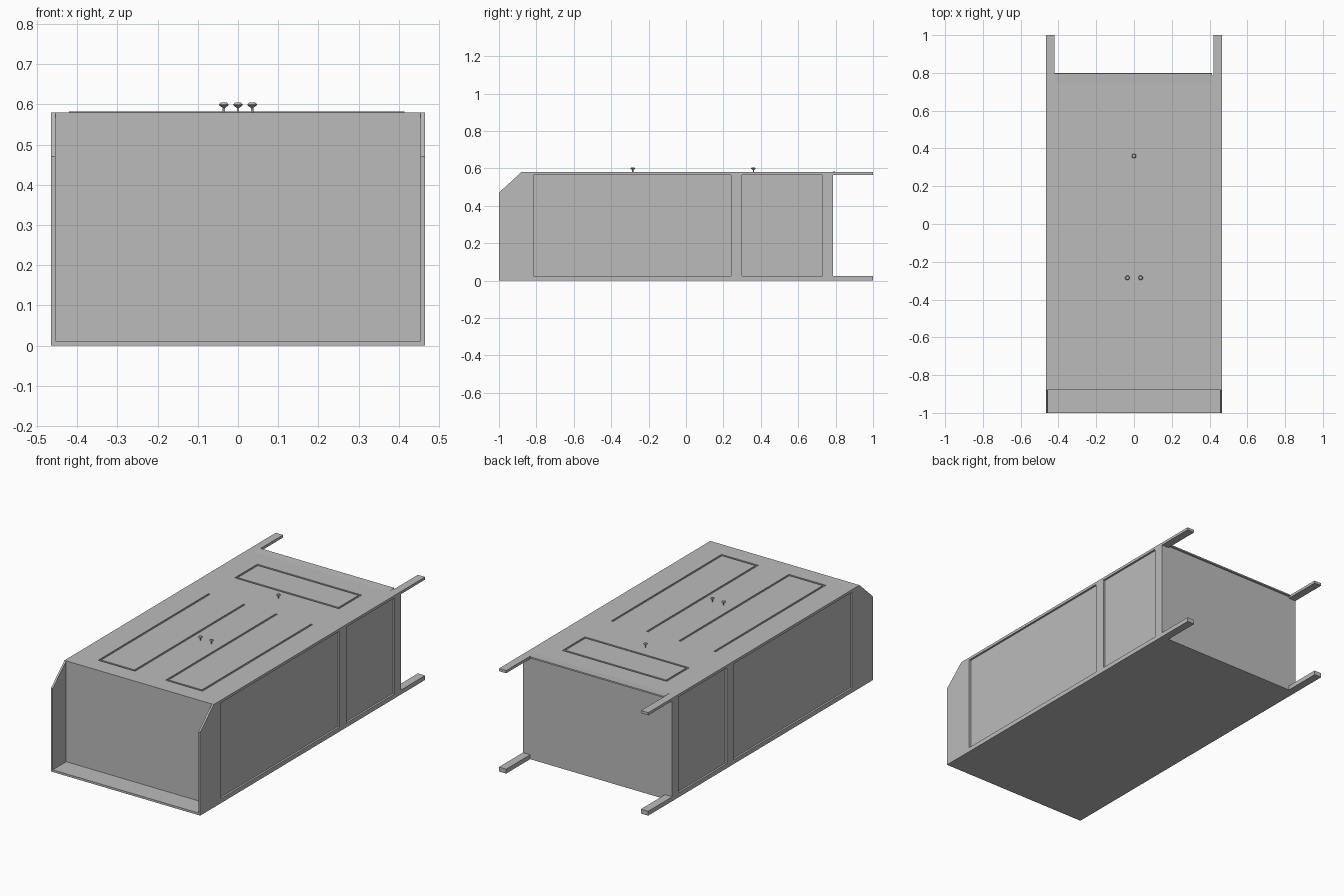
import bpy, bmesh
from math import radians
from mathutils import Vector

if "Cube" in bpy.data.objects:
    bpy.data.objects.remove(bpy.data.objects["Cube"])

grey = bpy.data.materials.new("plain_grey")
grey.use_nodes = True
GREY = (0.5, 0.5, 0.5, 1)
grey.diffuse_color = GREY
grey.node_tree.nodes["Principled BSDF"].inputs["Base Color"].default_value = GREY


def finish(name, bm):
    bmesh.ops.recalc_face_normals(bm, faces=bm.faces)
    mesh = bpy.data.meshes.new(name)
    bm.to_mesh(mesh)
    bm.free()
    mesh.materials.append(grey)
    ob = bpy.data.objects.new(name, mesh)
    bpy.context.collection.objects.link(ob)
    return ob


def add_box(bm, lo, hi):
    lo, hi = Vector(lo), Vector(hi)
    verts = bmesh.ops.create_cube(bm, size=1)["verts"]
    bmesh.ops.scale(bm, vec=hi - lo, verts=verts)
    bmesh.ops.translate(bm, vec=(lo + hi) / 2, verts=verts)


def boxes(name, spans):
    bm = bmesh.new()
    for lo, hi in spans:
        add_box(bm, lo, hi)
    return finish(name, bm)


def cut(ob, cutter):
    """Subtract the cutter, keep the clean result and drop the cutter."""
    cutter.hide_render = True
    mod = ob.modifiers.new("cut", 'BOOLEAN')
    mod.operation, mod.object, mod.solver = 'DIFFERENCE', cutter, 'EXACT'
    mod.use_self = True
    graph = bpy.context.evaluated_depsgraph_get()
    mesh = bpy.data.meshes.new_from_object(ob.evaluated_get(graph))
    ob.modifiers.clear()
    ob.data = mesh
    bpy.data.objects.remove(cutter)


W, INNER = 0.465, 0.454      # outer and inner half width
H = 0.58                     # height of the door side
KICK, END = -0.88, 0.787     # recessed base and far end

# Cabinet carcass with routed door and drawer outlines
carcass = boxes("carcass", [((-INNER, KICK, 0.005), (INNER, END, H))])
G, Z0, Z1 = 0.011, H - 0.006, H + 0.02


def groove(x0, x1, y0, y1):
    return (x0, y0, Z0), (x1, y1, Z1)


bars = []
for s in (-1, 1):
    a, b = sorted((s * 0.095, s * 0.325))
    bars += [groove(a, b, -0.78, -0.78 + G),
             groove(a, a + G, -0.78, 0.2),
             groove(b - G, b, -0.78, 0.2)]
for y in (0.435, 0.625):
    bars.append(groove(-0.325, 0.325, y, y + G))
for x in (-0.325, 0.325 - G):
    bars.append(groove(x, x + G, 0.435, 0.625 + G))
cut(carcass, boxes("groove_cutter", bars))

# Back board, running on under the recessed base
boxes("back_board", [((-INNER, -1, 0), (INNER, END, 0.012))])

# Framed sides with a chamfered corner and two open panels
outline = [(-1, 0), (-1, 0.47), (KICK, H), (END, H), (END, 0)]
for s, side in ((1, "left"), (-1, "right")):
    bm = bmesh.new()
    face = bm.faces.new([bm.verts.new((s * INNER, y, z)) for y, z in outline])
    ext = bmesh.ops.extrude_face_region(bm, geom=[face])["geom"]
    moved = [v for v in ext if isinstance(v, bmesh.types.BMVert)]
    bmesh.ops.translate(bm, vec=(s * (W - INNER), 0, 0), verts=moved)
    frame = finish(side + "_side_frame", bm)
    xa, xb = sorted((s * 0.4, s * 0.5))
    cut(frame, boxes("panel_cutter", [((xa, y0, 0.025), (xb, y1, 0.565))
                                      for y0, y1 in ((-0.815, 0.24), (0.3, 0.73))]))

    # Projecting corner rails
    xa, xb = sorted((s * 0.42, s * W))
    for z0, z1, place in ((0, 0.025, "back"), (0.565, H, "front")):
        boxes(f"{side}_{place}_rail", [((xa, END, z0), (xb, 1, z1))])

# Slightly tilted strip overhanging the far end
strip = boxes("end_strip", [((-0.417, -0.0305, -0.004), (0.417, 0.0305, 0.004))])
strip.location = (-0.003, 0.7675, 0.577)
strip.rotation_euler.x = radians(2.8)

# Turned knobs: (radius, height) profile spun round the stem
profile = [(0, 0), (0.003, 0), (0.003, 0.012), (0.012, 0.019),
           (0.012, 0.021), (0.008, 0.025), (0, 0.026)]
for name, x, y in (("left_door_knob", 0.035, -0.285),
                   ("right_door_knob", -0.035, -0.285),
                   ("drawer_knob", 0, 0.36)):
    bm = bmesh.new()
    verts = [bm.verts.new((r, 0, z)) for r, z in profile]
    edges = [bm.edges.new(pair) for pair in zip(verts, verts[1:])]
    bmesh.ops.spin(bm, geom=verts + edges, cent=(0, 0, 0), axis=(0, 0, 1),
                   angle=radians(360), steps=16)
    bmesh.ops.remove_doubles(bm, verts=bm.verts, dist=0.0001)
    knob = finish(name, bm)
    knob.location = (x, y, H - 0.001)
